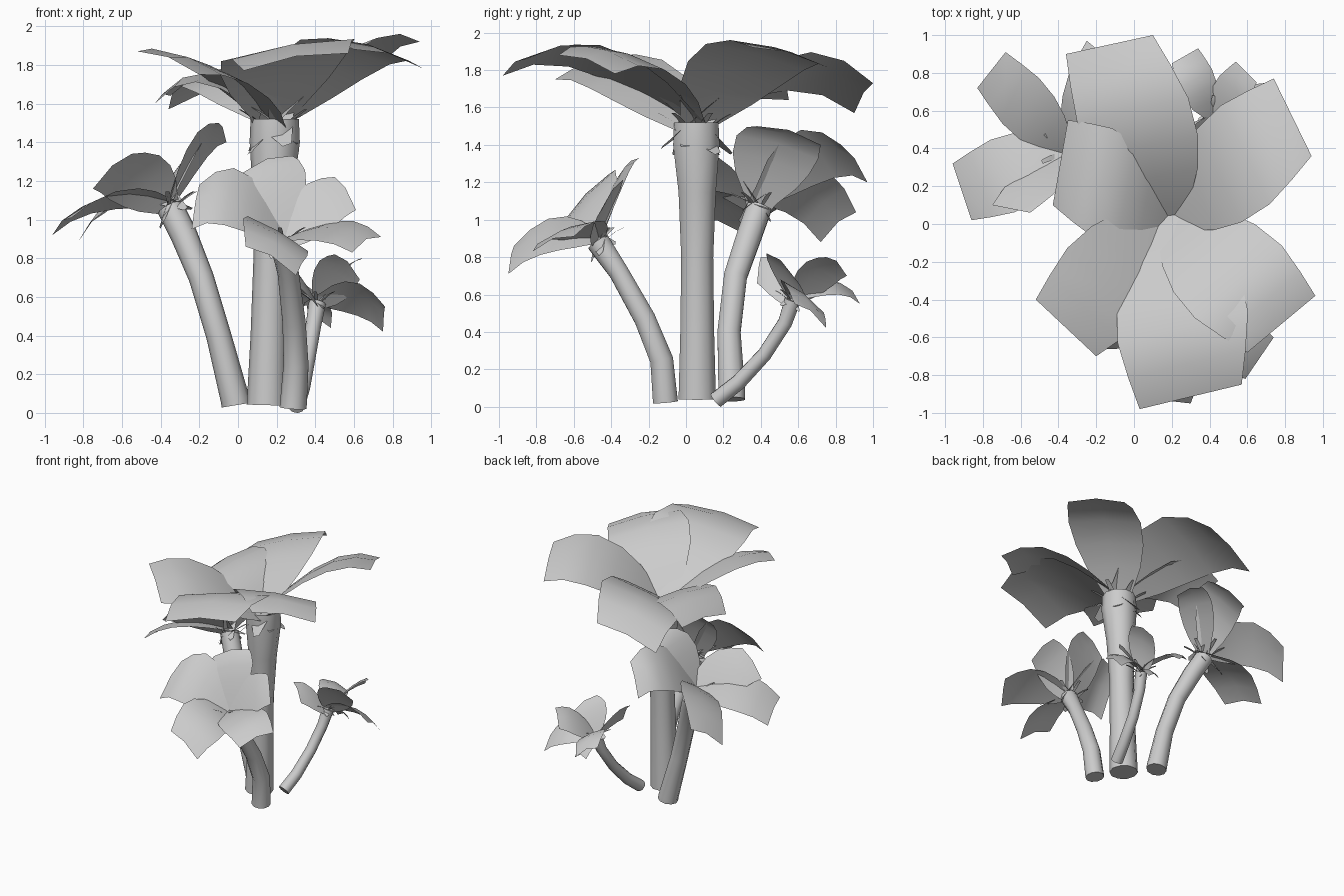
import bpy, bmesh, math
from mathutils import Vector

cube = bpy.data.objects.get("Cube")
if cube:
    bpy.data.objects.remove(cube, do_unlink=True)

GREY = (0.6, 0.6, 0.6, 1)
mat = bpy.data.materials.new("plain grey")
mat.use_nodes = True
mat.diffuse_color = GREY
mat.node_tree.nodes["Principled BSDF"].inputs["Base Color"].default_value = GREY
UP = Vector((0, 0, 1))


def finish(bm, name):
    mesh = bpy.data.meshes.new(name)
    bm.to_mesh(mesh)
    bm.free()
    mesh.materials.append(mat)
    obj = bpy.data.objects.new(name, mesh)
    bpy.context.collection.objects.link(obj)
    bpy.ops.object.select_all(action="DESELECT")
    bpy.context.view_layer.objects.active = obj
    obj.select_set(True)
    bpy.ops.object.shade_smooth_by_angle(angle=math.radians(60))


def bridge(bm, a, b, closed):
    n = len(a)
    for i in range(n if closed else n - 1):
        j = (i + 1) % n
        bm.faces.new((a[i], a[j], b[j], b[i]))


def stem(name, path, radii, sides=10):
    """Tapered tube whose rings follow the path, standing on a level base."""
    bm = bmesh.new()
    pts = [Vector(p) for p in path]
    rings = []
    for k, p in enumerate(pts):
        tangent = pts[min(k + 1, len(pts) - 1)] - pts[max(k - 1, 0)]
        turn = UP.rotation_difference(tangent.normalized())
        ring = []
        for i in range(sides):
            a = math.tau * i / sides
            ring.append(bm.verts.new(p + turn @ Vector((math.cos(a), math.sin(a), 0)) * radii[k]))
        rings.append(ring)
    for a, b in zip(rings, rings[1:]):
        bridge(bm, a, b, True)
    bm.faces.new(rings[0][::-1])
    bm.faces.new(rings[-1])
    finish(bm, name)


def leaf(name, base, left, right, arch, fold=0.03):
    """Broad blade from a narrow base to a blunt end edge, arched and creased."""
    bm = bmesh.new()
    tip, half = (left + right) / 2, (right - left) / 2
    rows = []
    for t, width in ((0, 0.1), (0.2, 0.5), (0.35, 0.95), (0.5, 1.2), (0.68, 1.28), (0.85, 1.15), (1, 1)):
        mid = base.lerp(tip, t) + UP * arch * 2.6 * t * (1 - t * t)
        row = []
        for s in (-1, 0, 1):
            lift = fold * (1 - abs(s)) * t
            row.append(bm.verts.new(mid + half * s * width + UP * lift))
        rows.append(row)
    for a, b in zip(rows, rows[1:]):
        bridge(bm, a, b, False)
    for f in bm.faces:
        f.normal_update()
    if sum(f.normal.z for f in bm.faces) < 0:
        bmesh.ops.reverse_faces(bm, faces=bm.faces[:])
    finish(bm, name)


def crown(name, centre, leaves, spike):
    """Leaves given by both end corners and arch, plus short spikes round the heart."""
    centre = Vector(centre)
    for i, (left, right, arch) in enumerate(leaves):
        left, right = Vector(left), Vector(right)
        # Each blade is rooted a little past the heart, on the far side
        root = centre.lerp((left + right) / 2, -0.2)
        leaf(f"{name}_leaf_{i + 1}", root, left, right, arch)
    for i in range(6):
        a = math.tau * (i + 0.4) / 6
        out = Vector((math.cos(a), math.sin(a), 0.7)) * spike
        side = Vector((-math.sin(a), math.cos(a), 0)) * spike * 0.07
        leaf(f"{name}_spike_{i + 1}", centre, centre + out - side, centre + out + side, 0.01, 0)


# Stems
stem("main_trunk",
     [(.15, .06, .04), (.16, .06, .4), (.17, .06, .8), (.18, .06, 1.15), (.19, .055, 1.4), (.19, .055, 1.52)],
     [.105, .095, .09, .105, .13, .125])
stem("front_stem",
     [(.285, -.11, .025), (.3, -.13, .25), (.29, -.22, .47), (.26, -.36, .72), (.23, -.47, .88)],
     [.07, .065, .06, .055, .065])
stem("tall_side_stem",
     [(-.01, .245, .04), (-.015, .245, .07), (-.1, .23, .4), (-.19, .265, .7), (-.28, .34, .92), (-.35, .39, 1.06)],
     [.075, .075, .065, .065, .07, .07])
stem("small_back_stem",
     [(.3, .16, .035), (.33, .28, .13), (.36, .42, .28), (.39, .53, .45), (.41, .57, .57)],
     [.045, .043, .04, .04, .045])

# Crowns
crown("main", (.19, .05, 1.43), [
    ((-.36, .9, 1.57), (.1, 1, 1.73), .24),
    ((-.43, .1, 1.6), (-.35, .55, 1.64), .2),
    ((-.2, -.7, 1.75), (-.52, -.4, 1.87), .12),
    ((.03, -.98, 1.77), (.57, -.85, 1.86), .22),
    ((.6, -.68, 1.88), (.96, -.38, 1.78), .2),
    ((.94, .36, 1.92), (.74, .77, 1.81), .18),
], .2)
crown("front", (.23, -.47, .86), [
    ((.3, -.95, .71), (.04, -.92, .86), .1),
    ((-.24, -.66, .95), (-.2, -.44, 1.18), .14),
    ((.02, -.34, 1.24), (.28, -.25, 1.33), .08),
    ((.5, -.33, 1.22), (.61, -.45, 1.05), .05),
    ((.74, -.6, .91), (.59, -.82, .83), .08),
], .14)
crown("tall_side", (-.35, .39, 1.04), [
    ((-.86, .02, 1.01), (-.96, .32, .92), .1),
    ((-.55, .06, 1.34), (-.75, .1, 1.16), .05),
    ((-.83, .72, .88), (-.68, .91, 1.04), .16),
    ((-.25, .97, 1.2), (-.08, .83, 1.4), .16),
    ((-.06, .72, 1.4), (-.1, .38, 1.5), .1),
], .15)
crown("small_back", (.41, .57, .55), [
    ((.5, .43, .82), (.63, .58, .69), .03),
    ((.76, .58, .55), (.75, .75, .42), .08),
    ((.65, .75, .8), (.54, .86, .7), .04),
    ((.34, .93, .55), (.2, .85, .63), .08),
    ((.22, .4, .8), (.3, .38, .66), .03),
    ((.48, .74, .44), (.38, .74, .45), .04),
], .11)
